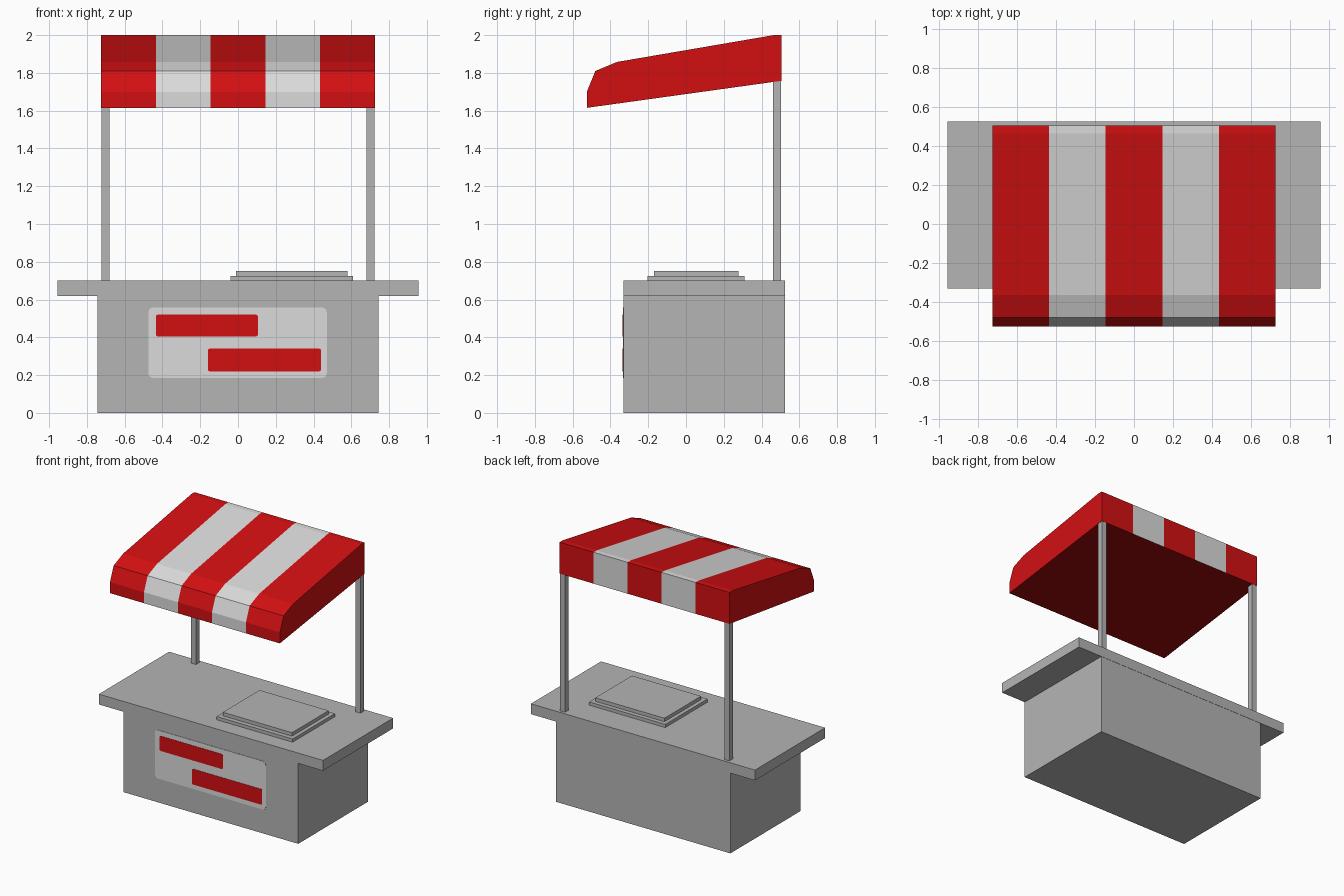
import bpy, bmesh, math

if "Cube" in bpy.data.objects:
    bpy.data.objects.remove(bpy.data.objects["Cube"])


def material(name, rgb):
    m = bpy.data.materials.new(name)
    m.diffuse_color = (*rgb, 1.0)
    m.use_nodes = True
    m.node_tree.nodes["Principled BSDF"].inputs["Base Color"].default_value = m.diffuse_color
    return m


GREY = material("metal grey", (0.46, 0.46, 0.46))
WHITE = material("light grey", (0.71, 0.71, 0.71))
RED = material("red", (0.65, 0.005, 0.006))
DARK = material("dark red", (0.29, 0.003, 0.003))


def finish(name, bm, mats):
    bmesh.ops.recalc_face_normals(bm, faces=bm.faces)
    me = bpy.data.meshes.new(name)
    bm.to_mesh(me)
    bm.free()
    for m in mats:
        me.materials.append(m)
    ob = bpy.data.objects.new(name, me)
    bpy.context.collection.objects.link(ob)
    return ob


def box(name, x, y, z, mat):
    bm = bmesh.new()
    bmesh.ops.create_cube(bm, size=1)
    for v in bm.verts:
        for i, (a, b) in enumerate((x, y, z)):
            v.co[i] = b if v.co[i] > 0 else a
    return finish(name, bm, [mat])


def plate(name, x, z, y, thick, r, mat):
    """Thin rounded plate on the front, from y towards -y."""
    bm = bmesh.new()
    corners = ((x[1] - r, z[1] - r), (x[0] + r, z[1] - r),
               (x[0] + r, z[0] + r), (x[1] - r, z[0] + r))
    verts = []
    for q, (cx, cz) in enumerate(corners):
        for k in range(4):
            a = math.radians(90 * q + 30 * k)
            verts.append(bm.verts.new((cx + r * math.cos(a), y, cz + r * math.sin(a))))
    f = bm.faces.new(verts)
    ext = bmesh.ops.extrude_face_region(bm, geom=[f], use_keep_orig=True)
    for v in ext["geom"]:
        if isinstance(v, bmesh.types.BMVert):
            v.co.y -= thick
    return finish(name, bm, [mat])


# Cart body and counter
box("cart_body", (-0.745, 0.745), (-0.33, 0.523), (0, 0.62), GREY)
box("counter_top", (-0.956, 0.956), (-0.33, 0.525), (0.62, 0.70), GREY)

# Hot plate on the counter
box("hot_plate_base", (-0.04, 0.61), (-0.205, 0.31), (0.70, 0.725), GREY)
box("hot_plate_lid", (-0.01, 0.58), (-0.17, 0.277), (0.725, 0.752), GREY)

# Awning posts
for side, s in (("left", -1), ("right", 1)):
    box(side + "_post", tuple(sorted((s * 0.68, s * 0.723))), (0.46, 0.504),
        (0.70, 1.77), GREY)

# Front sign with two plain bars
plate("sign_panel", (-0.475, 0.47), (0.185, 0.558), -0.33, 0.003, 0.025, WHITE)
plate("upper_sign_bar", (-0.435, 0.105), (0.405, 0.52), -0.333, 0.002, 0.01, RED)
plate("lower_sign_bar", (-0.16, 0.44), (0.22, 0.34), -0.333, 0.002, 0.01, RED)

# Striped awning: side profile swept over five stripes
profile = [(-0.525, 1.615), (-0.525, 1.70), (-0.48, 1.81), (-0.365, 1.858),
           (0.465, 2.0), (0.505, 2.0), (0.505, 1.758)]
xs = [-0.725 + 0.29 * i for i in range(6)]
bm = bmesh.new()
rings = [[bm.verts.new((x, y, z)) for y, z in profile] for x in xs]
n = len(profile)
for i in range(5):
    for j in range(n):
        k = (j + 1) % n
        f = bm.faces.new((rings[i][j], rings[i][k], rings[i + 1][k], rings[i + 1][j]))
        f.material_index = 2 if j == n - 1 else i % 2   # underside is plain dark
for ring in (rings[0], rings[-1]):
    bm.faces.new(ring)
finish("awning", bm, [RED, WHITE, DARK])
